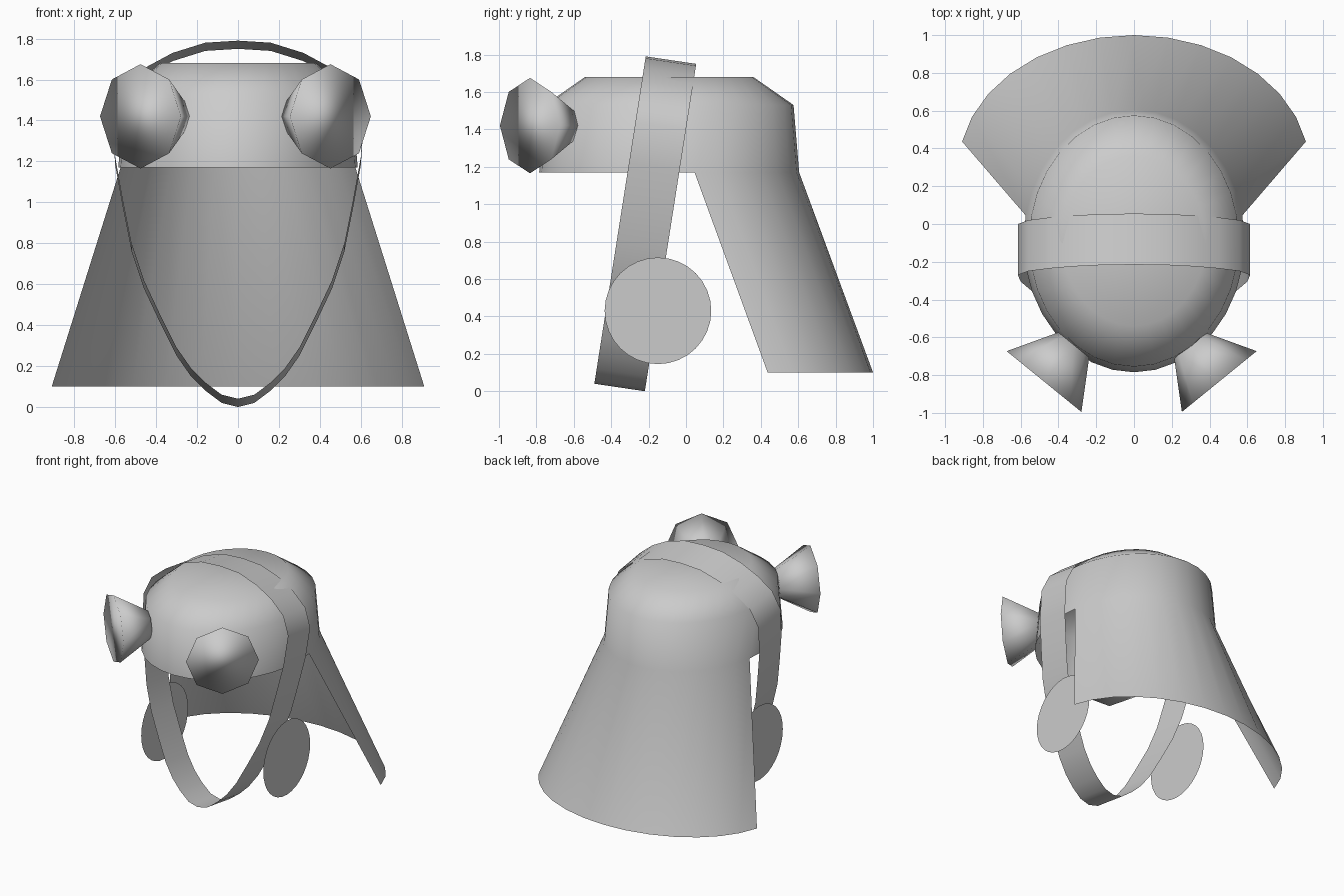
import bpy, bmesh, math
from mathutils import Vector

if "Cube" in bpy.data.objects:
    bpy.data.objects.remove(bpy.data.objects["Cube"])

grey = bpy.data.materials.new("plain_grey")
grey.use_nodes = True
grey.diffuse_color = (0.6, 0.6, 0.6, 1)
grey.node_tree.nodes["Principled BSDF"].inputs["Base Color"].default_value = (0.6, 0.6, 0.6, 1)


def finish(name, bm, smooth=True):
    mesh = bpy.data.meshes.new(name)
    for f in bm.faces:
        f.smooth = smooth
    bm.to_mesh(mesh)
    bm.free()
    mesh.materials.append(grey)
    obj = bpy.data.objects.new(name, mesh)
    bpy.context.collection.objects.link(obj)
    return obj


# Cap: stacked oval rings with a flat crown and an open underside
SIDES = 32
bm = bmesh.new()


def oval_ring(rx, ry, cy, z, steps):
    return [bm.verts.new((rx * math.cos(i * math.tau / SIDES),
                          cy + ry * math.sin(i * math.tau / SIDES), z)) for i in steps]


def bridge(low, high, closed=True):
    n = len(low)
    for i in range(n if closed else n - 1):
        j = (i + 1) % n
        bm.faces.new((low[i], low[j], high[j], high[i]))


around = range(SIDES)
brim = oval_ring(0.585, 0.695, -0.09, 1.17, around)
shoulder = oval_ring(0.555, 0.665, -0.09, 1.53, around)
crown = oval_ring(0.38, 0.45, -0.09, 1.68, around)
bridge(brim, shoulder)
bridge(shoulder, crown)
bm.faces.new(crown)

# Neck flap: the back of the brim flared outward and down
behind = range(1, SIDES // 2)
hem = oval_ring(0.928, 0.70, 0.30, 0.10, behind)
bridge(hem, [brim[i] for i in behind], closed=False)
finish("cap_with_neck_flap", bm)

# Chin strap: thin tilted band around the cap and under the chin
half = [(0, .02), (.08, .04), (.16, .10), (.23, .17), (.30, .27), (.38, .43), (.46, .60),
        (.52, .78), (.56, .98), (.60, 1.20), (.615, 1.42), (.56, 1.55), (.45, 1.64),
        (.32, 1.71), (.16, 1.76), (0, 1.77)]
loop = half + [(-x, z) for x, z in half[-2:0:-1]]
across = Vector((0, 0.135, -0.02))
bm = bmesh.new()
front, back = [], []
for x, z in loop:
    centre = Vector((x, -0.355 + (z - 0.02) * 0.157, z))
    front.append(bm.verts.new(centre - across))
    back.append(bm.verts.new(centre + across))
bridge(front, back)
bmesh.ops.recalc_face_normals(bm, faces=bm.faces)
finish("chin_strap", bm)

# Ear discs: flat circles facing sideways
for side, label in ((1, "left"), (-1, "right")):
    bm = bmesh.new()
    bmesh.ops.create_circle(bm, cap_ends=True, segments=32, radius=0.285)
    disc = finish(label + "_ear_disc", bm, smooth=False)
    disc.location = (side * 0.52, -0.15, 0.43)
    disc.rotation_euler = (0, side * math.pi / 2, 0)

# Eyepieces: eight-sided truncated cones angled outward
for side, label in ((1, "left"), (-1, "right")):
    bm = bmesh.new()
    bmesh.ops.create_cone(bm, cap_ends=True, segments=8, radius1=0.105,
                          radius2=0.255, depth=0.25)
    eye = finish(label + "_eyepiece", bm)
    aim = Vector((side * 0.63, -0.775, 0))
    eye.location = (side * 0.385 - 0.0125, -0.737, 1.42)
    eye.rotation_euler = aim.to_track_quat('Z', 'Y').to_euler()
